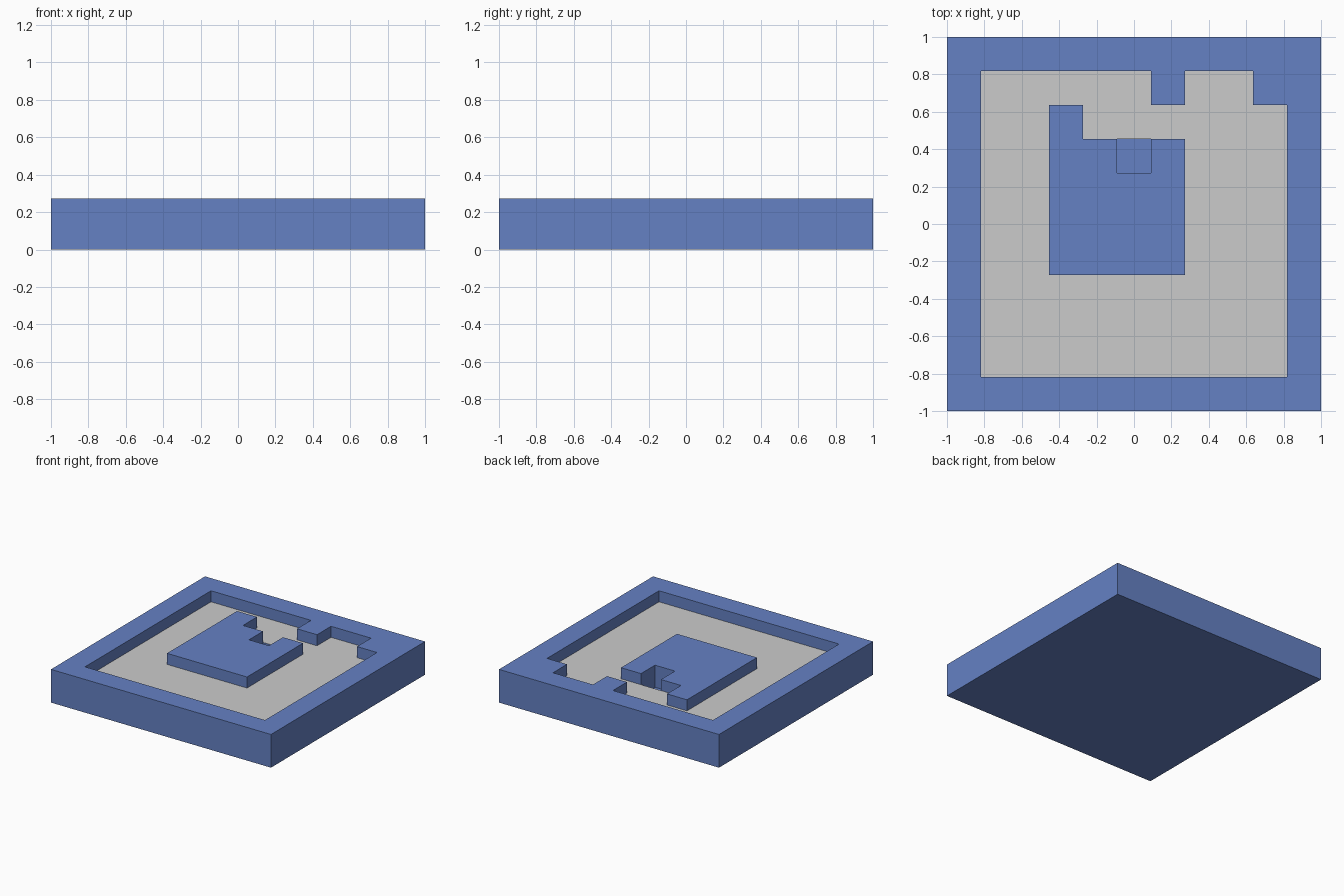
import bpy, bmesh

if "Cube" in bpy.data.objects:
    bpy.data.objects.remove(bpy.data.objects["Cube"])

# Plan of the tray, seen from above (back row first):
# '#' raised wall or island, '.' sunken grey floor, 'o' deeper pit
PLAN = [
    "###########",
    "#.....#..##",
    "#..#......#",
    "#..##o#...#",
    "#..####...#",
    "#..####...#",
    "#..####...#",
    "#.........#",
    "#.........#",
    "#.........#",
    "###########",
]
LEVEL = {"#": 3, ".": 2, "o": 1}      # height in half cells
N = len(PLAN)
C = 2 / N                             # cell size


def cell(i, j):
    """Plan symbol at column i, row j counted from the front."""
    return PLAN[N - 1 - j][i]


def height(i, j):
    return LEVEL[cell(i, j)] if 0 <= i < N and 0 <= j < N else 0


def quad(bm, corners):
    bm.faces.new([bm.verts.new((-1 + x * C, -1 + y * C, z * C / 2)) for x, y, z in corners])


def flat(bm, i, j, z, up=True):
    pts = [(i, j, z), (i + 1, j, z), (i + 1, j + 1, z), (i, j + 1, z)]
    quad(bm, pts if up else pts[::-1])


def finish(bm, name, material=None):
    bmesh.ops.remove_doubles(bm, verts=bm.verts, dist=1e-4)
    mesh = bpy.data.meshes.new(name)
    bm.to_mesh(mesh)
    bm.free()
    if material:
        mesh.materials.append(material)
    obj = bpy.data.objects.new(name, mesh)
    bpy.context.collection.objects.link(obj)


blue = bpy.data.materials.new("blue")
blue.diffuse_color = (0.13, 0.22, 0.55, 1)
blue.use_nodes = True
blue.node_tree.nodes["Principled BSDF"].inputs["Base Color"].default_value = blue.diffuse_color

tray, floor = bmesh.new(), bmesh.new()
for i in range(N):
    for j in range(N):
        h = height(i, j)
        # top surface and underside
        flat(floor if cell(i, j) == "." else tray, i, j, h)
        flat(tray, i, j, 0, up=False)
        # upright sides wherever the neighbour is lower
        sides = {
            (0, -1): ((i, j), (i + 1, j)),
            (1, 0): ((i + 1, j), (i + 1, j + 1)),
            (0, 1): ((i + 1, j + 1), (i, j + 1)),
            (-1, 0): ((i, j + 1), (i, j)),
        }
        for (dx, dy), (a, b) in sides.items():
            for z in range(height(i + dx, j + dy), h):
                quad(tray, [(*a, z), (*b, z), (*b, z + 1), (*a, z + 1)])

finish(tray, "tray_walls_and_island", blue)
finish(floor, "sunken_floor")
